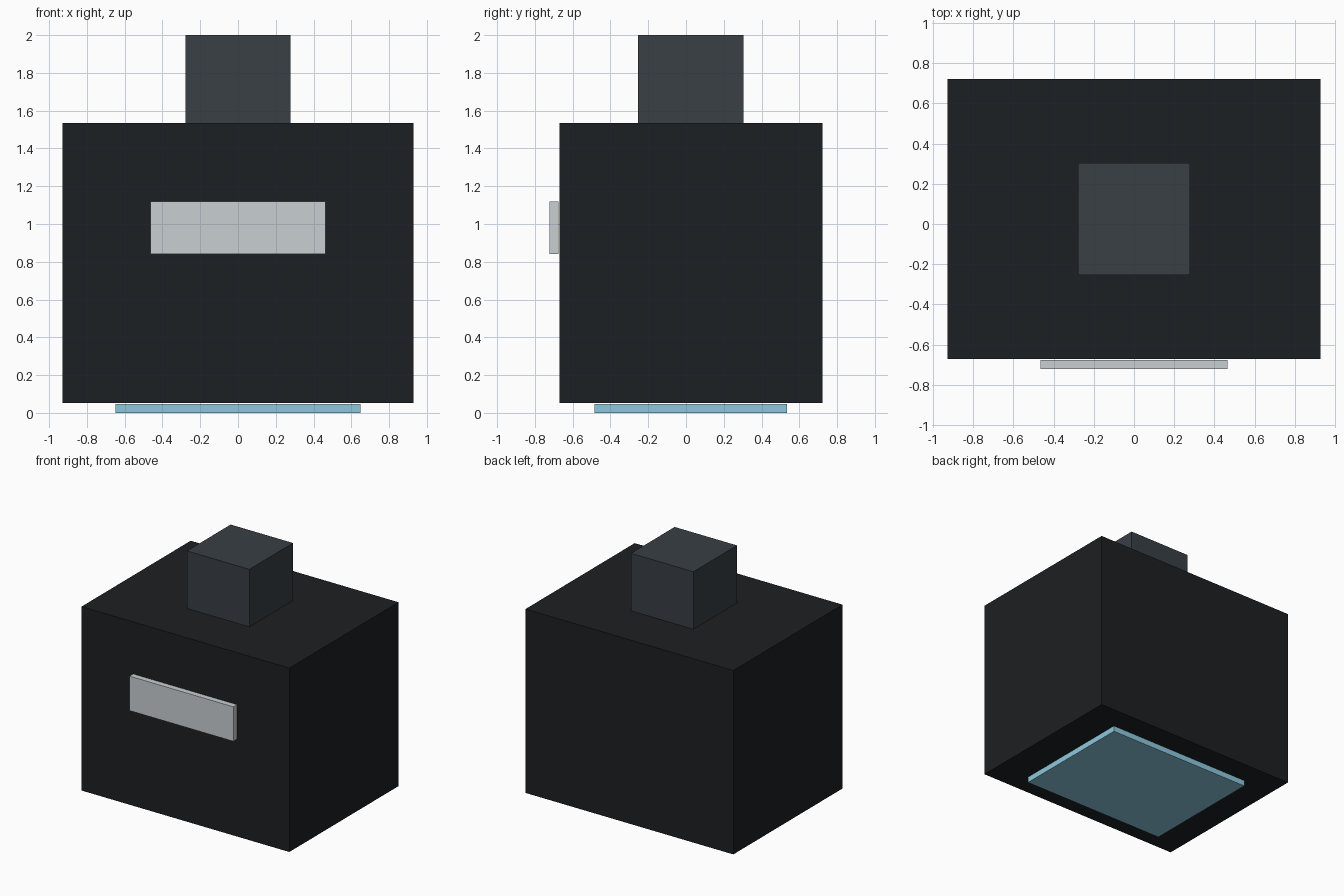
import bpy

if "Cube" in bpy.data.objects:
    bpy.data.objects.remove(bpy.data.objects["Cube"])

U = 2 / 43.1        # design unit: overall height is 43.1 units
GAP = 0.1 * U       # thin offset of the plate and window from the body
Y = 0.55 * U        # body centre in y


def material(name, color):
    m = bpy.data.materials.new(name)
    m.diffuse_color = (*color, 1)
    m.use_nodes = True
    m.node_tree.nodes["Principled BSDF"].inputs["Base Color"].default_value = m.diffuse_color
    return m


def box(name, size, centre, mat):
    bpy.ops.mesh.primitive_cube_add(size=1, location=centre)
    ob = bpy.context.object
    ob.name = name
    ob.scale = [s * U for s in size]
    bpy.ops.object.transform_apply(location=False, rotation=False, scale=True)
    ob.data.materials.append(mat)
    return ob


black = material("black_casing", (0.012, 0.014, 0.016))
slate = material("slate_mount", (0.04, 0.05, 0.06))
silver = material("silver_plate", (0.58, 0.62, 0.64))
blue = material("blue_window", (0.27, 0.58, 0.72))

base = U + GAP      # underside of the body

# Main casing
box("body", (40, 30, 32), (0, Y, base + 16 * U), black)
# Mount on top
box("top_mount", (12, 12, 10), (0, Y, base + 37 * U), slate)
# Plate on the front face
box("front_plate", (20, 1, 6), (0, Y - 15.5 * U - GAP, base + 20 * U), silver)
# Window under the casing
box("bottom_window", (28, 22, 1), (0, Y, U / 2), blue)
